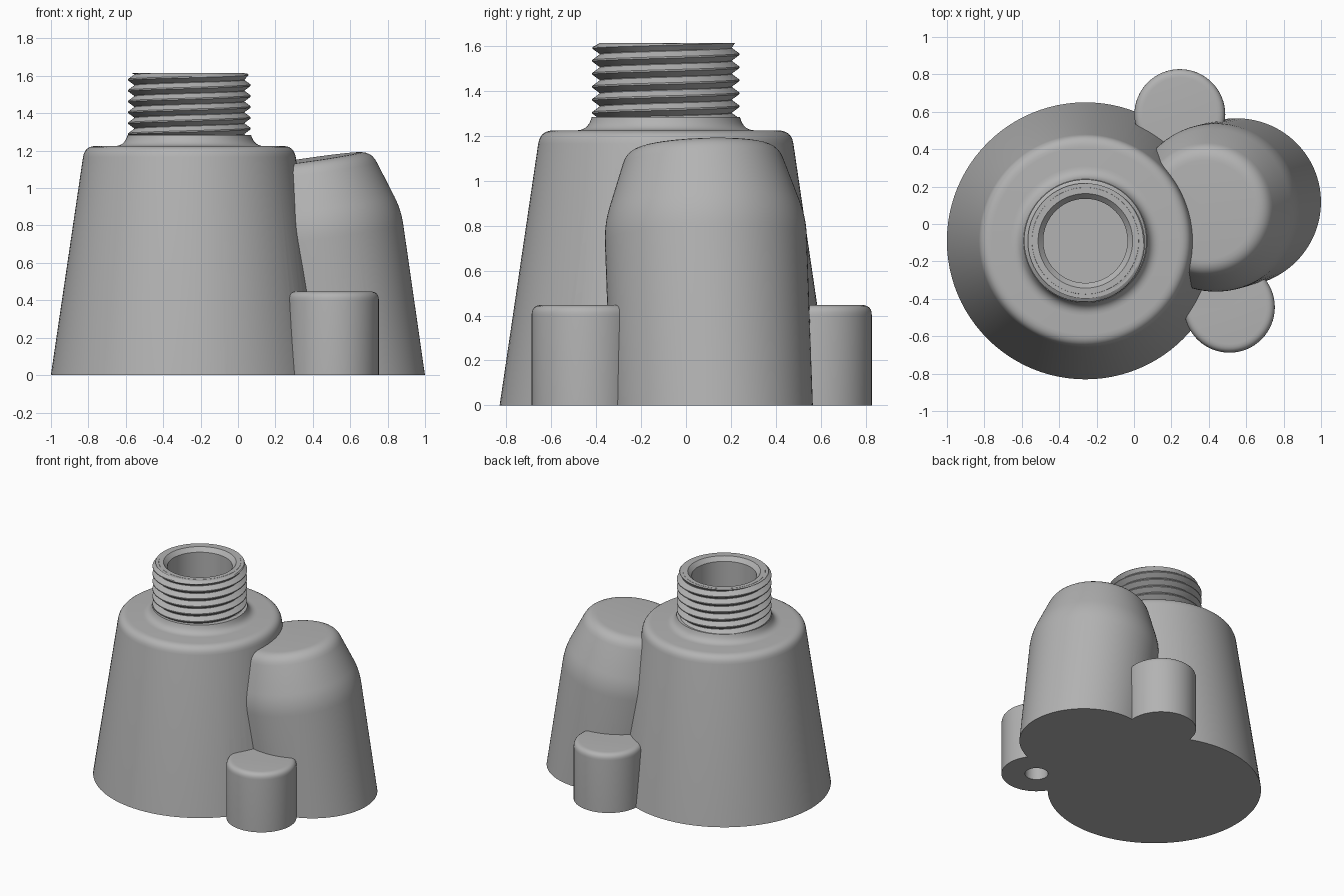
import bpy, bmesh, math
from mathutils import Vector, Matrix

cube = bpy.data.objects.get("Cube")
if cube:
    bpy.data.objects.remove(cube, do_unlink=True)

GREY = (0.45, 0.45, 0.45, 1)
mat = bpy.data.materials.new("plain grey")
mat.use_nodes = True
mat.diffuse_color = GREY
mat.node_tree.nodes["Principled BSDF"].inputs["Base Color"].default_value = GREY


def make_object(name, bm):
    bmesh.ops.recalc_face_normals(bm, faces=bm.faces)
    mesh = bpy.data.meshes.new(name)
    bm.to_mesh(mesh)
    bm.free()
    mesh.materials.append(mat)
    obj = bpy.data.objects.new(name, mesh)
    bpy.context.collection.objects.link(obj)
    return obj


def rounded(profile, steps=6):
    """Profile of (radius, height, fillet length) with its corners rounded."""
    points = []
    for i, (r, z, f) in enumerate(profile):
        p = Vector((r, 0, z))
        if not f:
            points.append(p)
            continue
        a, b = (Vector((q[0], 0, q[1])) for q in (profile[i - 1], profile[i + 1]))
        a, b = p + (a - p).normalized() * f, p + (b - p).normalized() * f
        for k in range(steps + 1):
            t = k / steps
            points.append(a * (1 - t) ** 2 + p * 2 * t * (1 - t) + b * t ** 2)
    return points


def lathe(name, profile, matrix, segments=96):
    bm = bmesh.new()
    verts = [bm.verts.new(p) for p in rounded(profile)]
    edges = [bm.edges.new(pair) for pair in zip(verts, verts[1:])]
    bmesh.ops.spin(bm, geom=verts + edges, cent=(0, 0, 0), axis=(0, 0, 1),
                   angle=math.tau, steps=segments, use_duplicate=False)
    bmesh.ops.remove_doubles(bm, verts=bm.verts, dist=1e-5)
    bm.transform(matrix)
    return make_object(name, bm)


def combine(target, tool, operation):
    mod = target.modifiers.new(operation.lower(), 'BOOLEAN')
    mod.operation, mod.object, mod.solver = operation, tool, 'EXACT'
    bpy.context.view_layer.objects.active = target
    bpy.ops.object.modifier_apply(modifier=mod.name)
    bpy.data.objects.remove(tool, do_unlink=True)


def smooth(obj, degrees):
    bpy.ops.object.select_all(action='DESELECT')
    obj.select_set(True)
    bpy.context.view_layer.objects.active = obj
    bpy.ops.object.shade_smooth_by_angle(angle=math.radians(degrees))


# Placement of the cone, the leaning side chamber and the two screw bosses
cone_at = Matrix.Translation((-0.26, -0.09, 0))
lean = Vector((-0.144, -0.036, 1)).to_track_quat('Z', 'Y').to_matrix().to_4x4()
side_at = Matrix.Translation((0.545, 0.115, 0)) @ lean
bosses_at = [Matrix.Translation(p) for p in ((0.51, -0.445, 0), (0.245, 0.585, 0))]

# Conical body with collar and neck
body = lathe("body", [(0, -0.2, 0), (0.77, -0.2, 0), (0.56, 1.225, 0.06),
                      (0.35, 1.225, 0.05), (0.33, 1.285, 0), (0.295, 1.285, 0),
                      (0.295, 1.6, 0), (0.285, 1.615, 0), (0, 1.615, 0)], cone_at)

# Side chamber
side = lathe("side_chamber", [(0, -0.2, 0), (0.45, -0.2, 0), (0.45, 0.83, 0.08),
                              (0.335, 1.165, 0.07), (0, 1.165, 0)], side_at)
combine(body, side, 'UNION')

# Screw bosses
for at in bosses_at:
    boss = lathe("screw_boss", [(0, -0.2, 0), (0.243, -0.2, 0),
                                (0.243, 0.447, 0.045), (0, 0.447, 0)], at, 64)
    combine(body, boss, 'UNION')

# Hollow inside, bore, chamber cavity and screw holes
combine(body, lathe("cavity", [(0, -0.3, 0), (0.694, -0.3, 0), (0.485, 1.12, 0.04),
                               (0.225, 1.12, 0), (0.225, 1.585, 0), (0.285, 1.65, 0),
                               (0, 1.65, 0)], cone_at), 'DIFFERENCE')
combine(body, lathe("side_cavity", [(0, -0.3, 0), (0.355, -0.3, 0), (0.355, 0.81, 0.06),
                                    (0.26, 1.07, 0.05), (0, 1.07, 0)], side_at), 'DIFFERENCE')
for at in bosses_at:
    hole = lathe("screw_hole", [(0, -0.3, 0), (0.08, -0.3, 0),
                                (0.08, 0.35, 0), (0, 0.35, 0)], at, 32)
    combine(body, hole, 'DIFFERENCE')

# Flat underside
bm = bmesh.new()
bmesh.ops.create_cube(bm, size=4, matrix=Matrix.Translation((0, 0, -2)))
combine(body, make_object("floor_cut", bm), 'DIFFERENCE')
smooth(body, 30)

# Helical thread ridge around the neck
PITCH, START, END, STEPS = 0.058, 1.26, 1.614, 72
bm = bmesh.new()
previous = None
for i in range(int((END + PITCH - START) / PITCH * STEPS)):
    angle = math.tau * i / STEPS
    middle = START + PITCH * i / STEPS
    ring = []
    for r, dz in ((0.28, -0.5), (0.295, -0.48), (0.328, -0.06),
                  (0.328, 0.06), (0.295, 0.48), (0.28, 0.5)):
        z = min(middle + dz * PITCH, END)
        r = min(r, 0.308 + END - z)
        ring.append(bm.verts.new((r * math.cos(angle), r * math.sin(angle), z)))
    if previous:
        for k in range(len(ring) - 1):
            bm.faces.new((previous[k], ring[k], ring[k + 1], previous[k + 1]))
    previous = ring
bm.transform(cone_at)
smooth(make_object("neck_thread", bm), 25)
